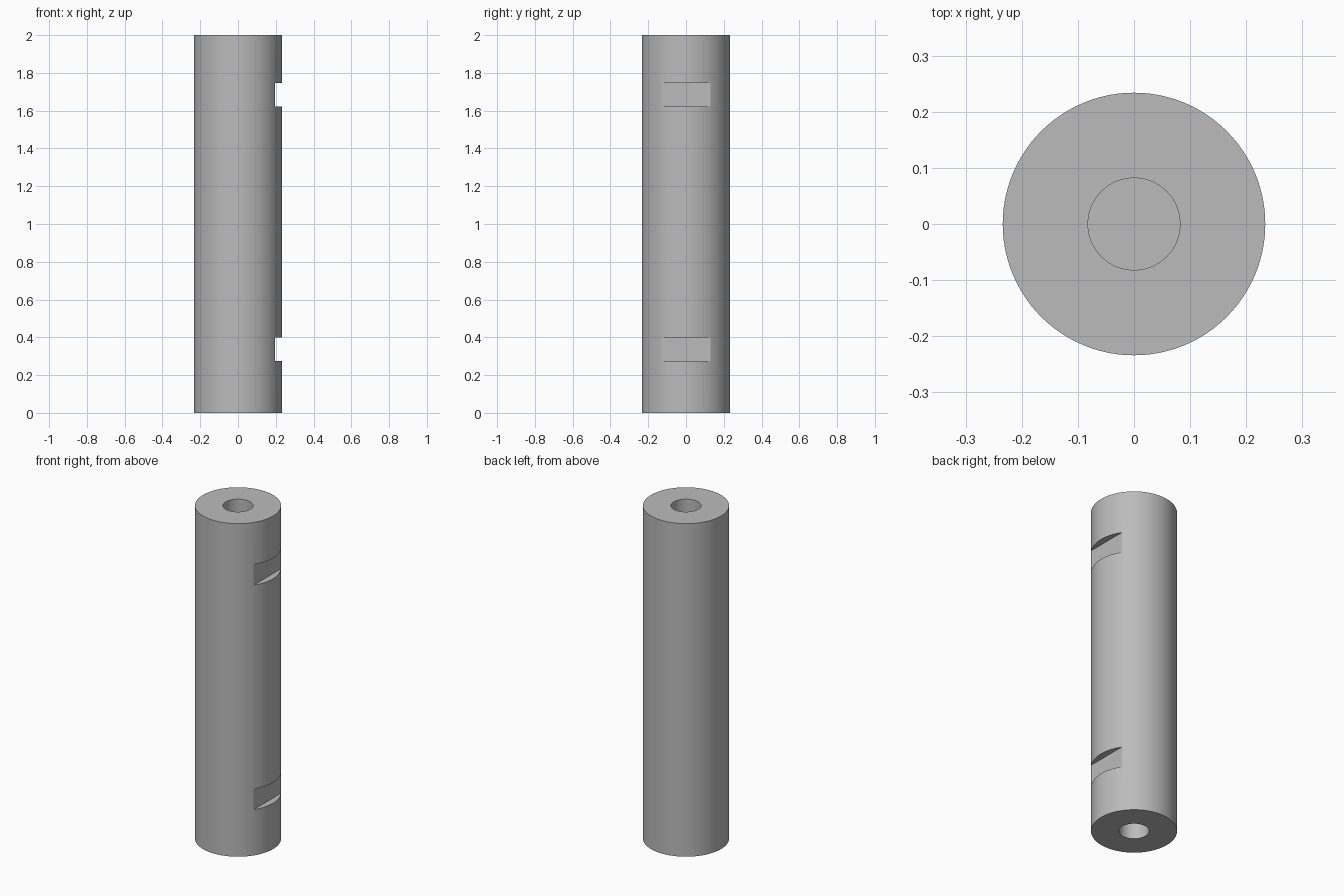
import bpy, bmesh, math
from mathutils import Matrix

if "Cube" in bpy.data.objects:
    bpy.data.objects.remove(bpy.data.objects["Cube"], do_unlink=True)

RADIUS, BORE, HEIGHT = 0.234, 0.082, 2.0
BORE_DEPTH = 0.42
FLAT_X, SLOT_HEIGHT = 0.195, 0.124
SEGMENTS = 96

grey = bpy.data.materials.new("plain grey")
grey.use_nodes = True
colour = (0.5, 0.5, 0.5, 1)
grey.diffuse_color = colour
grey.node_tree.nodes["Principled BSDF"].inputs["Base Color"].default_value = colour


def make_object(name, bm):
    bmesh.ops.recalc_face_normals(bm, faces=bm.faces)
    mesh = bpy.data.meshes.new(name)
    bm.to_mesh(mesh)
    bm.free()
    mesh.materials.append(grey)
    obj = bpy.data.objects.new(name, mesh)
    bpy.context.collection.objects.link(obj)
    return obj


# Round rod with a blind bore in each end, revolved from its profile
profile = [(0, BORE_DEPTH), (BORE, BORE_DEPTH), (BORE, 0), (RADIUS, 0),
           (RADIUS, HEIGHT), (BORE, HEIGHT), (BORE, HEIGHT - BORE_DEPTH),
           (0, HEIGHT - BORE_DEPTH)]
bm = bmesh.new()
verts = [bm.verts.new((r, 0, z)) for r, z in profile]
edges = [bm.edges.new(pair) for pair in zip(verts, verts[1:])]
bmesh.ops.spin(bm, geom=verts + edges, axis=(0, 0, 1), cent=(0, 0, 0),
               angle=math.tau, steps=SEGMENTS, use_duplicate=False)
bmesh.ops.remove_doubles(bm, verts=bm.verts, dist=0.0001)
rod = make_object("slotted_rod", bm)

# Two flat-bottomed slots cut across the left side
bm = bmesh.new()
for z in (0.337, 1.685):
    bmesh.ops.create_cube(bm, size=1, matrix=Matrix.Translation((FLAT_X + 0.1, 0, z))
                          @ Matrix.Diagonal((0.2, 0.6, SLOT_HEIGHT, 1)))
cutter = make_object("slot_cutter", bm)
cutter.hide_render = True

bpy.ops.object.select_all(action="DESELECT")
rod.select_set(True)
bpy.context.view_layer.objects.active = rod
cut = rod.modifiers.new("slots", "BOOLEAN")
cut.operation = "DIFFERENCE"
cut.solver = "EXACT"
cut.object = cutter
bpy.ops.object.modifier_apply(modifier=cut.name)
bpy.data.objects.remove(cutter, do_unlink=True)

# Smooth round walls, crisp edges
bpy.ops.object.shade_smooth_by_angle(angle=math.radians(30))
